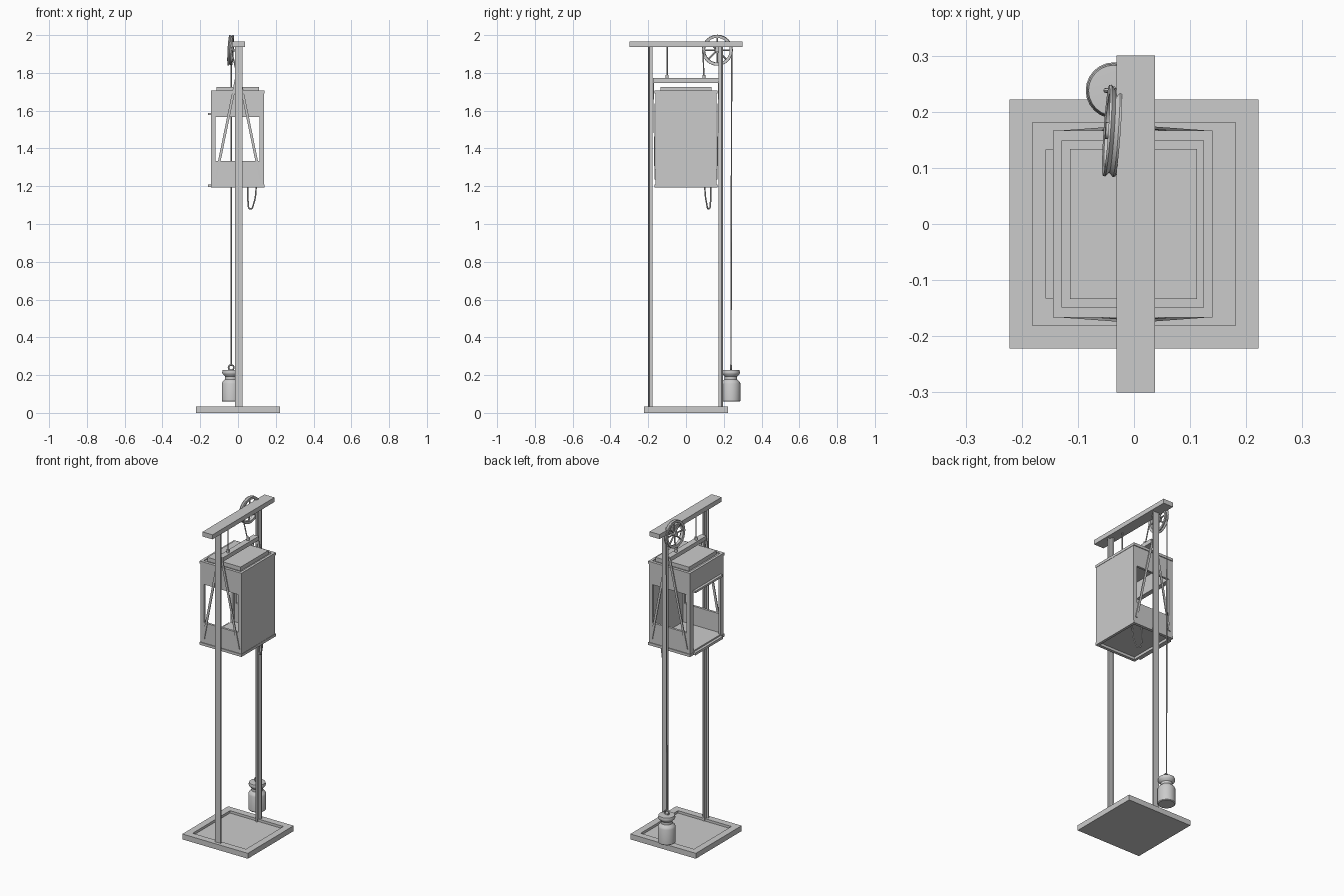
import bpy, bmesh
from math import pi, cos, sin, radians
from mathutils import Vector, Matrix

if "Cube" in bpy.data.objects:
    bpy.data.objects.remove(bpy.data.objects["Cube"])


def make(name, bm, smooth=False):
    bmesh.ops.recalc_face_normals(bm, faces=bm.faces)
    me = bpy.data.meshes.new(name)
    bm.to_mesh(me)
    bm.free()
    ob = bpy.data.objects.new(name, me)
    bpy.context.collection.objects.link(ob)
    bpy.ops.object.select_all(action='DESELECT')
    ob.select_set(True)
    bpy.context.view_layer.objects.active = ob
    if smooth:
        bpy.ops.object.shade_smooth_by_angle(angle=radians(35))
    return ob


def box(name, x0, x1, y0, y1, z0, z1):
    bm = bmesh.new()
    bmesh.ops.create_cube(bm, size=1)
    for v in bm.verts:
        v.co = ((x0 + x1) / 2 + v.co.x * (x1 - x0), (y0 + y1) / 2 + v.co.y * (y1 - y0),
                (z0 + z1) / 2 + v.co.z * (z1 - z0))
    return make(name, bm)


def cut(ob, *bounds):
    # subtract a box, then discard the cutter
    c = box("cutter", *bounds)
    c.hide_render = True
    m = ob.modifiers.new("cut", 'BOOLEAN')
    m.operation, m.solver, m.object = 'DIFFERENCE', 'EXACT', c
    bpy.context.view_layer.objects.active = ob
    bpy.ops.object.modifier_apply(modifier=m.name)
    bpy.data.objects.remove(c)


def lathe(name, profile, matrix, n=24, closed=False):
    # revolve (radius, height) points around local z
    bm = bmesh.new()
    vs = [bm.verts.new((r, 0, z)) for r, z in profile]
    es = [bm.edges.new(p) for p in zip(vs, vs[1:])]
    if closed:
        es.append(bm.edges.new((vs[-1], vs[0])))
    bmesh.ops.spin(bm, geom=vs + es, cent=(0, 0, 0), axis=(0, 0, 1),
                   angle=2 * pi, steps=n, use_duplicate=False)
    bmesh.ops.remove_doubles(bm, verts=bm.verts, dist=1e-5)
    bm.transform(matrix)
    return make(name, bm, True)


def rod(name, a, b, r, n=8):
    a, b = Vector(a), Vector(b)
    bm = bmesh.new()
    bmesh.ops.create_cone(bm, cap_ends=True, segments=n, radius1=r, radius2=r, depth=(b - a).length)
    bm.transform(Matrix.Translation((a + b) / 2) @ (b - a).to_track_quat('Z', 'Y').to_matrix().to_4x4())
    return make(name, bm, True)


def tube(name, pts, r):
    cu = bpy.data.curves.new(name, 'CURVE')
    cu.dimensions, cu.bevel_depth, cu.bevel_resolution = '3D', r, 2
    sp = cu.splines.new('BEZIER')
    sp.bezier_points.add(len(pts) - 1)
    for bp, p in zip(sp.bezier_points, pts):
        bp.co = p
        bp.handle_left_type = bp.handle_right_type = 'AUTO'
    ob = bpy.data.objects.new(name, cu)
    bpy.context.collection.objects.link(ob)


# base tray with a raised lip
base = box("pit_base", -0.222, 0.222, -0.222, 0.222, 0, 0.033)
cut(base, -0.181, 0.181, -0.181, 0.181, 0.018, 0.1)

# T-section guide rails
C = 0.004
for s, label in ((-1, "front"), (1, "back")):
    bm = bmesh.new()
    prof = [(-.02, .196), (-.02, .202), (.02, .202), (.02, .196),
            (.006, .194), (.006, .177), (-.006, .177), (-.006, .194)]
    dy = -0.006 if s > 0 else 0
    f = bm.faces.new([bm.verts.new((C + x, s * y + dy, 0.018)) for x, y in prof])
    ex = bmesh.ops.extrude_face_region(bm, geom=[f])
    for v in ex['geom']:
        if isinstance(v, bmesh.types.BMVert):
            v.co.z = 1.938
    make(label + "_guide_rail", bm)

# overhead beam
box("top_beam", -0.031, 0.037, -0.3, 0.3, 1.937, 1.965)

# cabin: hollow shell with two windows and a doorway on the left side
cab = box("cabin_shell", -0.142, 0.138, -0.162, 0.162, 1.2, 1.70)
cut(cab, -0.128, 0.124, -0.148, 0.148, 1.218, 1.68)
cut(cab, -0.118, 0.113, -0.3, 0.3, 1.333, 1.567)
cut(cab, -0.3, 0.0, -0.132, 0.132, 1.2181, 1.575)
# top and bottom flanges
top = box("cabin_top_rim", -0.144, 0.140, -0.167, 0.167, 1.69, 1.706)
cut(top, -0.128, 0.124, -0.149, 0.149, 1.6, 1.8)
bot = box("cabin_bottom_rim", -0.144, 0.140, -0.167, 0.167, 1.193, 1.209)
cut(bot, -0.128, 0.124, -0.149, 0.149, 1.1, 1.3)
cut(cab, -0.128, 0.124, -0.149, 0.149, 1.1, 1.209)
box("roof_panel", -0.114, 0.112, -0.134, 0.134, 1.695, 1.724)
# door ledges
box("door_sill", -0.158, -0.13, -0.133, 0.133, 1.195, 1.21)
box("door_header", -0.158, -0.13, -0.133, 0.133, 1.576, 1.588)

# sling: crosshead and slanted straps outside the cabin
box("crosshead", -0.016, 0.020, -0.175, 0.172, 1.747, 1.772)
for sy in (-1, 1):
    for sx in (-1, 1):
        bm = bmesh.new()
        ring = []
        for x, y, z in ((0.010, 0.170, 1.765), (0.119, 0.162, 1.235)):
            for dx in (-0.007, 0.007):
                for dy in (0, 0.005):
                    ring.append(bm.verts.new((sx * (x + dx), sy * (y + dy), z)))
        bmesh.ops.convex_hull(bm, input=ring)
        make("sling_strap", bm)

# pulley: grooved rim, hub, spokes
P = (Matrix.Translation((-0.039, 0.166, 1.92)) @ Matrix.Rotation(radians(-4), 4, 'Z')
     @ Matrix.Rotation(radians(3), 4, 'Y') @ Matrix.Rotation(pi / 2, 4, 'Y'))
lathe("pulley_rim", [(.066, -.009), (.081, -.011), (.082, -.007), (.075, 0), (.082, .007),
                     (.081, .011), (.066, .009)], P, 24, True)
lathe("pulley_hub", [(0, -.012), (.015, -.012), (.015, .012), (0, .012)], P, 16)
for i in range(8):
    a = 2 * pi * i / 8
    rod("pulley_spoke", P @ Vector((.012 * cos(a), .012 * sin(a), 0)),
        P @ Vector((.069 * cos(a), .069 * sin(a), 0)), 0.0045, 6)
rod("pulley_axle", (-0.05, 0.166, 1.92), (0.0, 0.166, 1.92), 0.006, 12)
box("axle_bracket", -0.012, 0.0, 0.155, 0.177, 1.91, 1.94)

# ropes and sockets
rod("fixed_rope", (0.002, -0.1, 1.77), (0.002, -0.1, 1.94), 0.0035)
rod("hoist_rope", (0.0, 0.095, 1.77), (-0.035, 0.09, 1.92), 0.0035)
rod("counterweight_rope", (-0.036, 0.238, 0.25), (-0.036, 0.242, 1.92), 0.0035)
for y in (-0.1, 0.095):
    rod("rope_socket", (0.001, y, 1.765), (0.001, y, 1.79), 0.008, 12)

# counterweight with hanging eye
W = Matrix.Translation((-0.036, 0.238, 0))
lathe("counterweight", [(0, .06), (.046, .06), (.05, .064), (.05, .155), (.046, .165), (.033, .178),
                        (.033, .193), (.046, .206), (.048, .214), (.045, .226), (.0, .228)], W, 24)
bpy.ops.mesh.primitive_torus_add(location=(-0.036, 0.238, 0.24), rotation=(pi / 2, 0, 0),
                                 major_radius=0.014, minor_radius=0.0045,
                                 major_segments=16, minor_segments=8)
bpy.context.object.name = "counterweight_eye"
bpy.ops.object.shade_smooth_by_angle()

# travelling cable loop beneath the cabin
tube("cable_loop", [(0.052, 0.130, 1.21), (0.053, 0.130, 1.12), (0.065, 0.121, 1.08),
                    (0.085, 0.108, 1.115), (0.098, 0.098, 1.21)], 0.004)
